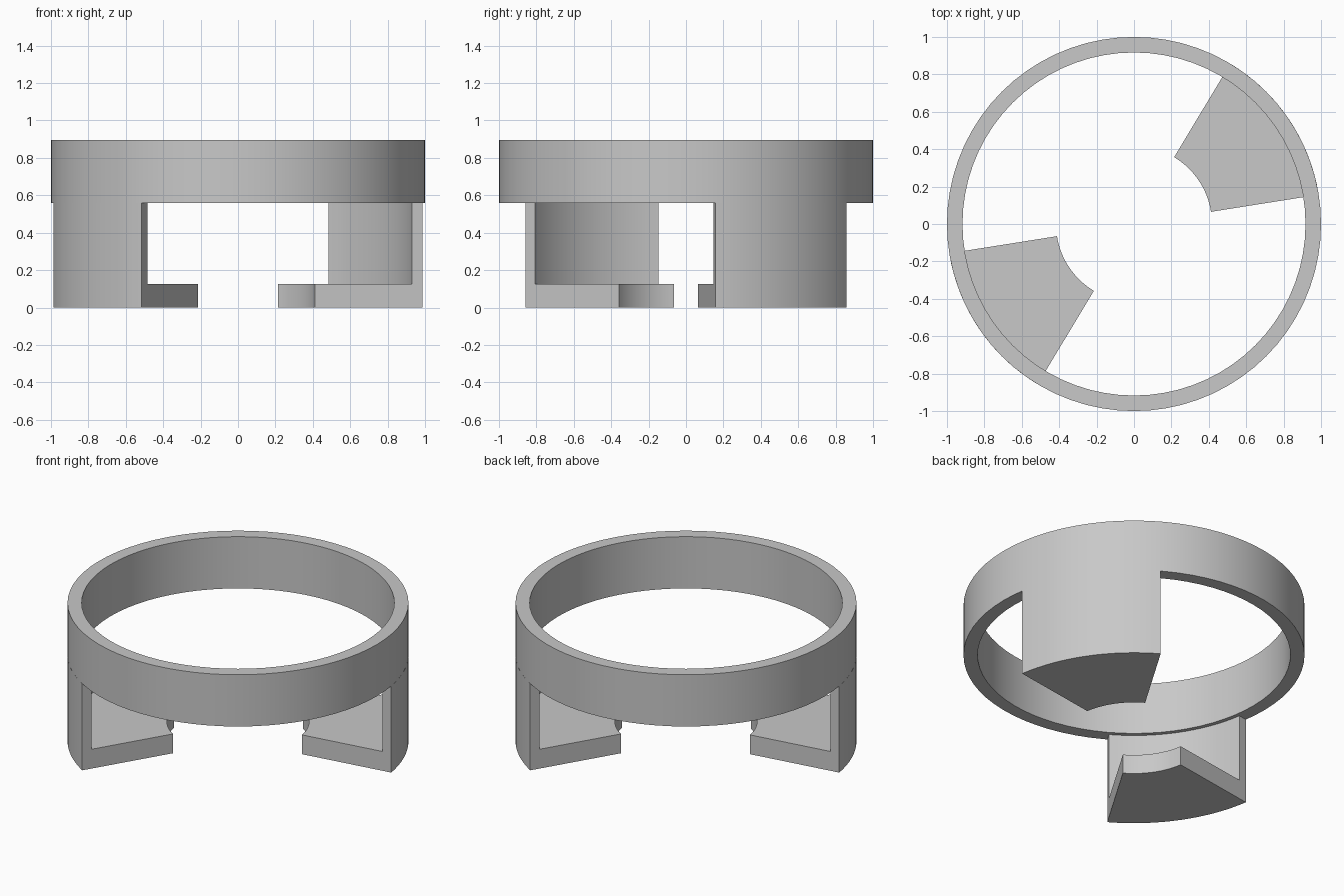
import bpy, bmesh
from math import radians
from mathutils import Matrix

cube = bpy.data.objects.get("Cube")
if cube:
    bpy.data.objects.remove(cube, do_unlink=True)

RIM_BOTTOM, RIM_TOP = 0.56, 0.895
FLOOR = 0.125

grey = bpy.data.materials.new("plain grey")
grey.use_nodes = True
grey.diffuse_color = (0.58, 0.58, 0.58, 1)
grey.node_tree.nodes["Principled BSDF"].inputs["Base Color"].default_value = grey.diffuse_color


def revolve(name, profile, start, sweep, steps):
    """Turn an (r, z) profile about the z axis, capping the ends of partial sweeps."""
    bm = bmesh.new()
    full = sweep == 360
    turns = [Matrix.Rotation(radians(start + sweep * i / steps), 3, 'Z')
             for i in range(steps if full else steps + 1)]
    loops = [[bm.verts.new(t @ Matrix.Translation((r, 0, z)).translation)
              for r, z in profile] for t in turns]
    n = len(profile)
    for i in range(steps):
        a, b = loops[i], loops[(i + 1) % len(loops)]
        for j in range(n):
            k = (j + 1) % n
            bm.faces.new((a[j], b[j], b[k], a[k]))
    if not full:
        bm.faces.new(loops[0])
        bm.faces.new(loops[-1][::-1])
    bmesh.ops.recalc_face_normals(bm, faces=bm.faces)
    mesh = bpy.data.meshes.new(name)
    bm.to_mesh(mesh)
    bm.free()
    mesh.materials.append(grey)
    obj = bpy.data.objects.new(name, mesh)
    bpy.context.collection.objects.link(obj)
    bpy.ops.object.select_all(action='DESELECT')
    obj.select_set(True)
    bpy.context.view_layer.objects.active = obj
    bpy.ops.object.shade_smooth_by_angle(angle=radians(30))
    return obj


# Upper ring
revolve("ring", [(0.917, RIM_BOTTOM), (1, RIM_BOTTOM), (1, RIM_TOP), (0.917, RIM_TOP)],
        0, 360, 72)

# Two opposite L-shaped legs: curved wall with an inward foot plate
leg_profile = [(0.417, 0), (1, 0), (1, RIM_BOTTOM), (0.942, RIM_BOTTOM),
               (0.942, FLOOR), (0.417, FLOOR)]
for name, start in (("back_left_leg", 9), ("front_right_leg", 189)):
    revolve(name, leg_profile, start, 50, 16)
